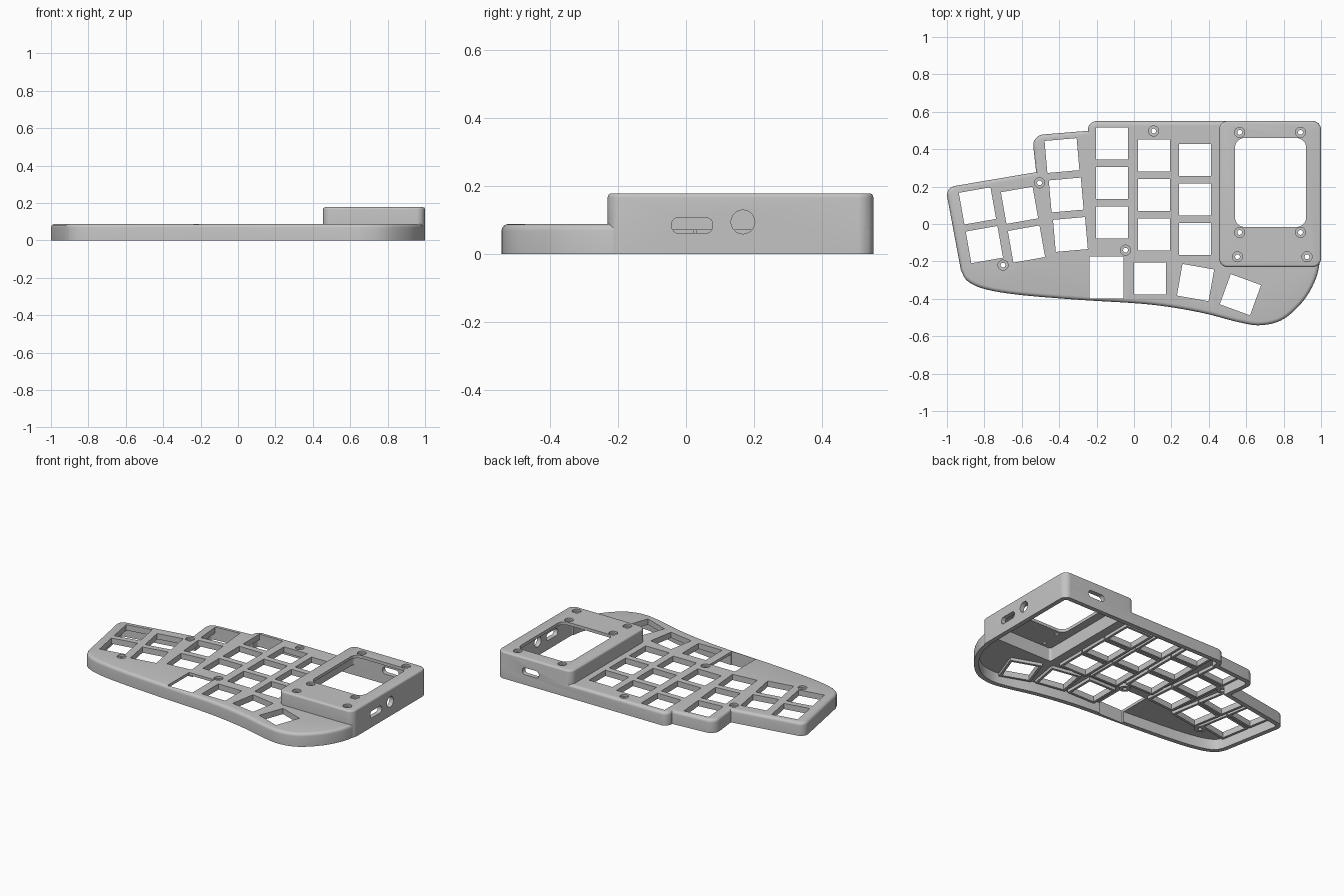
import bpy, bmesh, math
from mathutils import Vector, Matrix

if "Cube" in bpy.data.objects:
    bpy.data.objects.remove(bpy.data.objects["Cube"])

grey = bpy.data.materials.new("shell grey")
grey.use_nodes = True
GREY = (0.55, 0.55, 0.55, 1)
grey.diffuse_color = GREY
grey.node_tree.nodes["Principled BSDF"].inputs["Base Color"].default_value = GREY

PLATE_Z, PLATE_UNDER, BOX_Z, BOX_UNDER, WALL = 0.088, 0.07, 0.178, 0.158, 0.03


def fillet(before, corner, after, t, steps=8):
    """Arc that replaces a corner, starting t away from it."""
    d1, d2 = (before - corner).normalized(), (after - corner).normalized()
    half = d1.angle(d2) / 2
    centre = corner + (d1 + d2).normalized() * t / math.cos(half)
    a, b = corner + d1 * t - centre, corner + d2 * t - centre
    r = a.length
    return [centre + a.lerp(b, i / steps).normalized() * r for i in range(steps + 1)]


def rounded(corners):
    """Closed loop from (x, y, rounding) corners, counterclockwise."""
    pts, n = [Vector(c[:2]) for c in corners], len(corners)
    loop = []
    for i, c in enumerate(corners):
        loop += fillet(pts[i - 1], pts[i], pts[(i + 1) % n], c[2]) if c[2] else [pts[i]]
    return loop


def rect(w, h, r=0):
    w, h = w / 2, h / 2
    return rounded([(-w, -h, r), (w, -h, r), (w, h, r), (-w, h, r)])


def circle(r):
    return [Vector((r * math.cos(a), r * math.sin(a)))
            for a in (i * math.tau / 24 for i in range(24))]


def spline(pts, steps=7):
    """Smooth curve through the points."""
    p = [Vector(q) for q in pts]
    p = [2 * p[0] - p[1]] + p + [2 * p[-1] - p[-2]]
    out = []
    for a, b, c, d in zip(p, p[1:], p[2:], p[3:]):
        for i in range(steps):
            t = i / steps
            out.append(0.5 * (2 * b + (c - a) * t + (2 * a - 5 * b + 4 * c - d) * t * t
                              + (3 * b - a - 3 * c + d) * t ** 3))
    return out + [p[-2]]


def inset(loop, d):
    """Move a counterclockwise loop inward with mitred corners."""
    out = []
    for i, p in enumerate(loop):
        e1 = (p - loop[i - 1]).normalized()
        e2 = (loop[(i + 1) % len(loop)] - p).normalized()
        n1, n2 = Vector((-e1.y, e1.x)), Vector((-e2.y, e2.x))
        out.append(p + (n1 + n2) * d / (1 + n1.dot(n2)))
    return out


def loft(bm, loop, levels, matrix=Matrix()):
    """Closed solid from a loop stacked at (height, inset) levels."""
    rings = [[bm.verts.new(matrix @ Vector((p.x, p.y, z))) for p in inset(loop, d)]
             for z, d in levels]
    n = len(loop)
    for low, high in zip(rings, rings[1:]):
        for i in range(n):
            j = (i + 1) % n
            bm.faces.new((low[i], low[j], high[j], high[i]))
    bm.faces.new(rings[0][::-1])
    bm.faces.new(rings[-1])


def finish(bm, name):
    bmesh.ops.recalc_face_normals(bm, faces=bm.faces)
    mesh = bpy.data.meshes.new(name)
    bm.to_mesh(mesh)
    bm.free()
    mesh.materials.append(grey)
    obj = bpy.data.objects.new(name, mesh)
    bpy.context.collection.objects.link(obj)
    return obj


def solid(name, loop, levels, matrix=Matrix()):
    bm = bmesh.new()
    loft(bm, loop, levels, matrix)
    return finish(bm, name)


def boolean(obj, other, operation):
    mod = obj.modifiers.new(operation.lower(), 'BOOLEAN')
    mod.object, mod.operation, mod.solver = other, operation, 'EXACT'
    bpy.context.view_layer.objects.active = obj
    bpy.ops.object.modifier_apply(modifier=mod.name)


def round_top(top, r, steps=4):
    """Levels of a solid with a rounded upper edge."""
    arc = [(i / steps) * math.pi / 2 for i in range(steps + 1)]
    return [(0, 0)] + [(top - r + r * math.sin(a), r - r * math.cos(a)) for a in arc]


def at(x, y, z=0, angle=0):
    return Matrix.Translation((x, y, z)) @ Matrix.Rotation(math.radians(angle), 4, 'Z')


# Stepped back edge, then the sweeping front edge
back = [(0.998, 0.55, 0.04), (-0.245, 0.55, 0.045), (-0.247, 0.498, 0),
        (-0.545, 0.474, 0.06), (-0.523, 0.277, 0), (-1.008, 0.195, 0.05), (-0.925, -0.25, 0)]
front = [(-0.925, -0.25), (-0.89, -0.305), (-0.8, -0.347), (-0.62, -0.378), (-0.3, -0.405),
         (0.08, -0.43), (0.35, -0.472), (0.56, -0.525), (0.68, -0.541), (0.8, -0.508),
         (0.91, -0.405), (0.975, -0.285), (0.998, -0.17)]
sweep = spline(front)
outline = rounded(back + [(0.998, -0.17, 0)])[:-2] + sweep

# Raised display housing
box_at = at(0.7275, 0.16)
box_loop = rect(0.545, 0.78, 0.045)

# Switch openings: x, y, angle
keys = [(-0.837, 0.097, 10), (-0.8, -0.11, 10), (-0.612, 0.1, 10), (-0.575, -0.107, 10)]
for x, y, step, angle in ((-0.385, 0.366, 0.0225, 5), (-0.118, 0.43, 0, 0),
                          (0.107, 0.366, 0, 0), (0.326, 0.342, 0, 0)):
    keys += [(x + step * i, y - 0.211 * i, angle) for i in range(3)]
keys += [(0.086, -0.292, 0), (0.329, -0.313, -10), (0.569, -0.378, -20)]
KEY = 0.172
wide_key = at(-0.147, -0.285)
plate_screws = [(0.105, 0.497), (-0.505, 0.22), (-0.7, -0.22), (-0.045, -0.14)]
box_screws = [(x, y) for x in (0.565, 0.89) for y in (0.49, -0.045)]
box_screws += [(0.553, -0.175), (0.925, -0.175)]

# All openings in one cutter
bm = bmesh.new()
for k in keys:
    loft(bm, rect(KEY, KEY), [(-0.1, 0), (0.14, 0)], at(k[0], k[1], 0, k[2]))
loft(bm, rect(0.182, 0.225), [(-0.1, 0), (0.14, 0)], wide_key)
for spots, top in ((plate_screws, PLATE_Z), (box_screws, BOX_Z)):
    for x, y in spots:
        seat = top - 0.013
        loft(bm, circle(0.027), [(-0.1, 0.014), (seat, 0.014), (seat, 0), (top + 0.05, 0)], at(x, y))
loft(bm, rect(0.38, 0.475, 0.05), [(0.12, 0), (0.3, 0)], at(0.73, 0.222))
# Ports through the side and back walls
side = Matrix(((0, 0, 1, 0), (1, 0, 0, 0), (0, 1, 0, 0), (0, 0, 0, 1)))
rear = Matrix(((-1, 0, 0, 0), (0, 0, 1, 0), (0, 1, 0, 0), (0, 0, 0, 1)))
port = rect(0.12, 0.046, 0.02)
loft(bm, port, [(0.94, 0), (1.1, 0)], at(0, 0.018, 0.084) @ side)
loft(bm, circle(0.035), [(0.94, 0), (1.1, 0)], at(0, 0.167, 0.094) @ side)
loft(bm, port, [(0.5, 0), (0.65, 0)], at(0.755, 0, 0.09) @ rear)
openings = finish(bm, "openings_cutter")

# Hollow shell
shell = solid("case_shell", outline, round_top(PLATE_Z, 0.02))
housing = solid("housing_block", box_loop, round_top(BOX_Z, 0.012), box_at)
cavity = solid("case_cavity", outline, [(-0.1, WALL), (PLATE_UNDER, WALL)])
box_cavity = solid("housing_cavity", box_loop, [(-0.2, WALL), (BOX_UNDER, WALL)], box_at)
boolean(shell, housing, 'UNION')
boolean(shell, cavity, 'DIFFERENCE')
boolean(shell, box_cavity, 'DIFFERENCE')
boolean(shell, openings, 'DIFFERENCE')

# Rims under the switch openings
bm = bmesh.new()
rim = [(0.05, 0), (PLATE_UNDER + 0.002, 0)]
for k in keys:
    loft(bm, rect(KEY + 0.032, KEY + 0.032), rim, at(k[0], k[1], 0, k[2]))
rims = finish(bm, "switch_rims")
boolean(rims, openings, 'DIFFERENCE')

# Bosses under the plate screws
bm = bmesh.new()
for x, y in plate_screws:
    loft(bm, circle(0.034), rim, at(x, y))
bosses = finish(bm, "screw_bosses")
boolean(bosses, openings, 'DIFFERENCE')

for helper in (housing, cavity, box_cavity, openings):
    bpy.data.objects.remove(helper)

bpy.ops.object.select_all(action='DESELECT')
for obj in (shell, rims, bosses):
    obj.select_set(True)
bpy.context.view_layer.objects.active = shell
bpy.ops.object.shade_smooth_by_angle(angle=math.radians(30))
